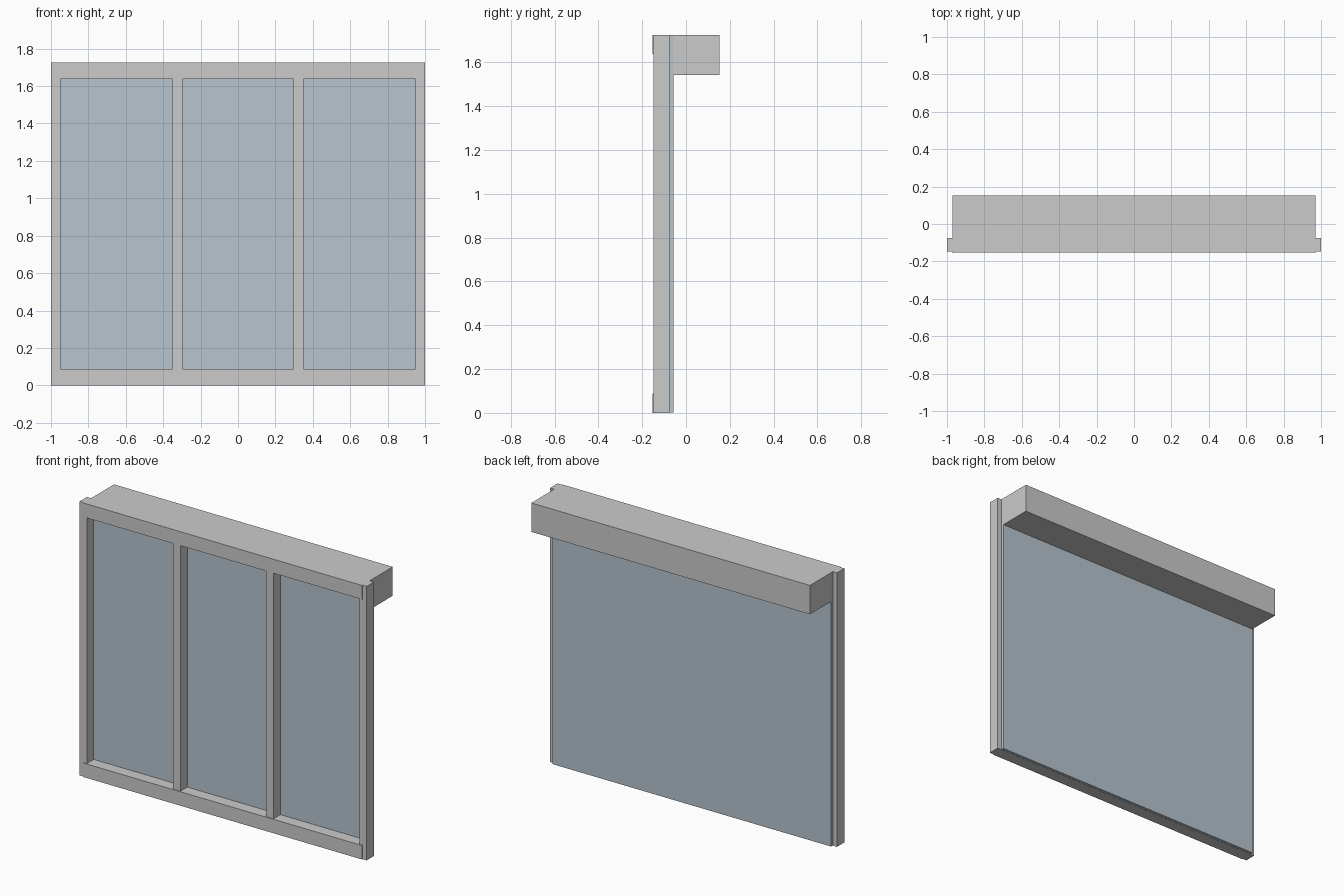
import bpy

if "Cube" in bpy.data.objects:
    bpy.data.objects.remove(bpy.data.objects["Cube"])

H = 1.726          # overall height
BACK = -0.075      # rear plane of the frame


def box(name, x, y, z, mat=None):
    """Box from (min, max) ranges on each axis."""
    bpy.ops.mesh.primitive_cube_add(size=1, location=[(a + b) / 2 for a, b in (x, y, z)])
    ob = bpy.context.object
    ob.name = name
    ob.scale = [b - a for a, b in (x, y, z)]
    bpy.ops.object.transform_apply(location=False, rotation=False, scale=True)
    if mat:
        ob.data.materials.append(mat)
    return ob


screen_mat = bpy.data.materials.new("screen_blue_grey")
screen_mat.diffuse_color = (0.48, 0.56, 0.63, 1)
screen_mat.use_nodes = True
screen_mat.node_tree.nodes["Principled BSDF"].inputs["Base Color"].default_value = screen_mat.diffuse_color

# Outer stiles, full height, set slightly behind the rails
for side, s in (("left", -1), ("right", 1)):
    box(f"{side}_stile", sorted((s * 0.95, s * 1.0)), (-0.148, BACK), (0, H))

# Top and bottom rails, slightly proud of the stiles
box("bottom_rail", (-0.972, 0.972), (-0.153, BACK), (0, 0.088))
box("top_rail", (-0.972, 0.972), (-0.153, BACK), (H - 0.088, H))

# Mullions dividing the three panes
for side, s in (("left", -1), ("right", 1)):
    box(f"{side}_mullion", sorted((s * 0.298, s * 0.35)), (-0.148, BACK), (0.08, H - 0.08))

# Continuous screen behind the frame
box("screen", (-0.971, 0.971), (-0.079, -0.057), (0.001, H - 0.001), screen_mat)

# Roller housing along the top at the back
box("housing", (-0.971, 0.971), (-0.075, 0.153), (1.544, H))
